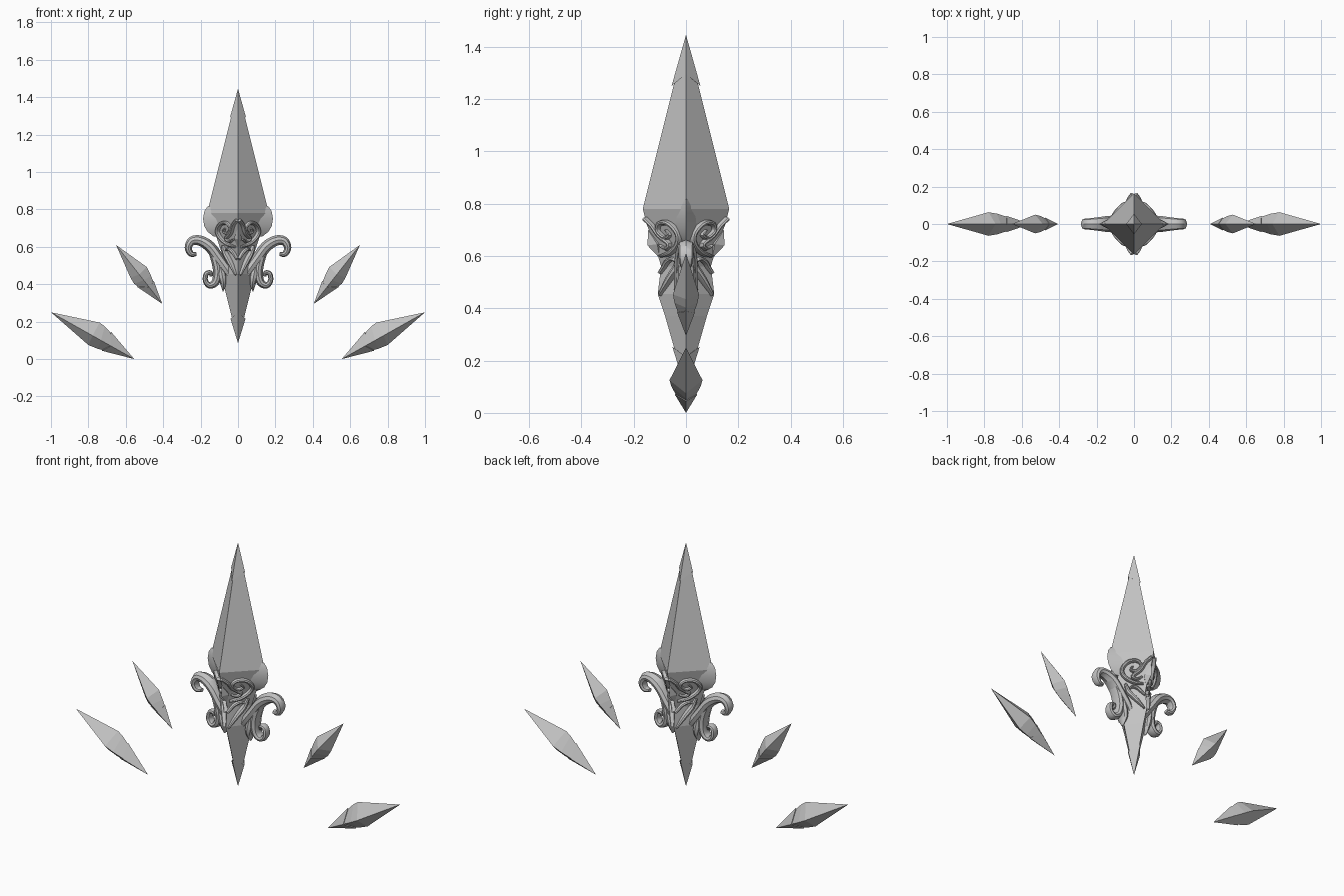
import bpy, bmesh, math
from mathutils import Vector

if "Cube" in bpy.data.objects:
    bpy.data.objects.remove(bpy.data.objects["Cube"], do_unlink=True)

stone = bpy.data.materials.new("grey_stone")
stone.use_nodes = True
COL = (0.55, 0.55, 0.55, 1)
stone.diffuse_color = COL
stone.node_tree.nodes["Principled BSDF"].inputs["Base Color"].default_value = COL


def finish(name, bm, smooth=None):
    bmesh.ops.recalc_face_normals(bm, faces=bm.faces)
    me = bpy.data.meshes.new(name)
    bm.to_mesh(me)
    bm.free()
    me.materials.append(stone)
    ob = bpy.data.objects.new(name, me)
    bpy.context.collection.objects.link(ob)
    if smooth:
        bpy.ops.object.select_all(action='DESELECT')
        ob.select_set(True)
        bpy.context.view_layer.objects.active = ob
        bpy.ops.object.shade_smooth_by_angle(angle=math.radians(smooth))
    return ob


def loft(name, rings, smooth=None):
    """Skin a list of rings; a ring of one point makes a sharp tip."""
    bm = bmesh.new()
    vs = [[bm.verts.new(p) for p in r] for r in rings]
    for a, b in zip(vs, vs[1:]):
        n = max(len(a), len(b))
        for i in range(n):
            j = (i + 1) % n
            if len(a) == 1:
                bm.faces.new((a[0], b[j], b[i]))
            elif len(b) == 1:
                bm.faces.new((a[i], a[j], b[0]))
            else:
                bm.faces.new((a[i], a[j], b[j], b[i]))
    for r in (vs[0], vs[-1]):
        if len(r) > 2:
            bm.faces.new(r)
    return finish(name, bm, smooth)


def diamond(w, d, zx, zy=None):
    zy = zx if zy is None else zy
    return [(w, 0, zx), (0, d, zy), (-w, 0, zx), (0, -d, zy)]


def spline(pts, steps=4):
    """Catmull-Rom samples through tuples of any length."""
    out, last = [], len(pts) - 1
    for i in range(last):
        p0, p1, p2, p3 = (pts[max(0, min(last, k))] for k in (i - 1, i, i + 1, i + 2))
        for s in range(steps):
            t = s / steps
            out.append(tuple(0.5 * (2 * b + (c - a) * t + (2 * a - 5 * b + 4 * c - d) * t * t
                                    + (3 * b - a - 3 * c + d) * t ** 3)
                             for a, b, c, d in zip(p0, p1, p2, p3)))
    return out + [tuple(pts[-1])]


SECTION = [(1, 0), (0.6, 0.8), (0, 1), (-0.6, 0.8), (-1, 0), (-0.6, -0.8), (0, -1), (0.6, -0.8)]


def ribbon(name, pts, widths, depths, normal):
    """Sweep a rounded section along points; normal is the thickness direction."""
    rings = []
    n = Vector(normal).normalized()
    for i, p in enumerate(pts):
        t = pts[min(i + 1, len(pts) - 1)] - pts[max(i - 1, 0)]
        side = t.cross(n).normalized()
        rings.append([p + side * (u * widths[i]) + n * (v * depths[i]) for u, v in SECTION])
    return loft(name, rings, 40)


# Central blade and its tapering base: (z, half width, half depth)
PROFILE = [(0.09, 0, 0), (0.37, 0.07, 0.08), (0.455, 0.085, 0.108), (0.56, 0.085, 0.095),
           (0.65, 0.115, 0.122), (0.72, 0.145, 0.15), (0.78, 0.165, 0.165), (1.44, 0, 0)]
loft("main_blade", [[(0, 0, z)] if w == 0 else diamond(w, d, z) for z, w, d in PROFILE])


def on_blade(x, z, lift=0.0):
    """Point on the front face of the blade, for x >= 0."""
    for a, b in zip(PROFILE, PROFILE[1:]):
        if a[0] <= z <= b[0]:
            t = (z - a[0]) / (b[0] - a[0])
            w, d = (a[k] + (b[k] - a[k]) * t for k in (1, 2))
            return Vector((x + lift * 0.7, -d * (1 - x / max(w, 0.01)) - lift * 0.7, z))


# Sharp caps at both ends of the blade
loft("top_cap", [[(0, 0, 1.445)], diamond(0.042, 0.055, 1.295, 1.25),
                 diamond(0.03, 0.042, 1.3, 1.26)])
loft("bottom_cap", [[(0, 0, 0.085)], diamond(0.04, 0.052, 0.215, 0.252),
                    diamond(0.028, 0.04, 0.215, 0.245)])

# Rounded shoulders bulging from the blade's side edges
SHELL = [(0.82, 0.150, 0.06), (0.815, 0.163, 0.08), (0.79, 0.180, 0.095), (0.75, 0.187, 0.10),
         (0.71, 0.180, 0.095), (0.68, 0.162, 0.085), (0.655, 0.130, 0.07)]
loft("shoulder_shell", [diamond(w, d, z) for z, w, d in SHELL], 35)

# Side scrolls: (x, z, half width, half depth)
ARMS = {
    "upper_scroll": [(0.222, 0.562, 0.010, 0.014), (0.250, 0.562, 0.016, 0.022),
                     (0.266, 0.595, 0.019, 0.028), (0.245, 0.632, 0.024, 0.030),
                     (0.200, 0.632, 0.028, 0.035), (0.150, 0.600, 0.030, 0.042),
                     (0.105, 0.540, 0.030, 0.045), (0.055, 0.470, 0.028, 0.045),
                     (0.015, 0.400, 0.010, 0.030)],
    "lower_scroll": [(0.155, 0.600, 0.016, 0.030), (0.125, 0.545, 0.024, 0.036),
                     (0.108, 0.475, 0.026, 0.036), (0.118, 0.415, 0.022, 0.032),
                     (0.150, 0.393, 0.017, 0.028), (0.174, 0.418, 0.014, 0.025),
                     (0.170, 0.455, 0.013, 0.022), (0.147, 0.462, 0.012, 0.020),
                     (0.143, 0.442, 0.008, 0.014)],
    "lower_leaf": [(0.100, 0.520, 0.012, 0.030), (0.085, 0.450, 0.026, 0.040),
                   (0.078, 0.405, 0.018, 0.034), (0.080, 0.362, 0.002, 0.008)],
}
for s, label in ((1, "left"), (-1, "right")):
    for name, path in ARMS.items():
        q = spline(path)
        ribbon(f"{label}_{name}", [Vector((s * p[0], 0, p[1])) for p in q],
               [p[2] for p in q], [p[3] for p in q], (0, 1, 0))

# Carved scrollwork lying on the four faces: (x, z, half width)
CARVING = {
    "spiral": [(0.012, 0.600, 0.006), (0.050, 0.612, 0.011), (0.088, 0.645, 0.012),
               (0.105, 0.685, 0.012), (0.088, 0.722, 0.011), (0.055, 0.725, 0.010),
               (0.036, 0.697, 0.009), (0.050, 0.670, 0.009), (0.072, 0.680, 0.007),
               (0.066, 0.698, 0.004)],
    "brow": [(0.003, 0.742, 0.010), (0.022, 0.715, 0.010), (0.034, 0.675, 0.010),
             (0.058, 0.645, 0.011), (0.040, 0.628, 0.008), (0.022, 0.640, 0.004)],
    "stem": [(0.078, 0.605, 0.008), (0.060, 0.560, 0.015), (0.034, 0.510, 0.014),
             (0.008, 0.450, 0.005)],
    "tendril": [(0.002, 0.535, 0.007), (0.022, 0.570, 0.010), (0.046, 0.588, 0.009),
                (0.060, 0.580, 0.004)],
}
for sx in (1, -1):
    for sy in (1, -1):
        label = ("left" if sx > 0 else "right") + ("_front" if sy > 0 else "_back")
        for name, path in CARVING.items():
            q = spline(path)
            pts = [on_blade(p[0], p[1], 0.004) for p in q]
            pts = [Vector((sx * p.x, sy * p.y, p.z)) for p in pts]
            ribbon(f"{label}_{name}", pts, [p[2] for p in q],
                   [0.006 + p[2] for p in q], (sx, -sy, 0))

# Small pendant gems on the front and back ridges
for sy, label in ((-1, "front"), (1, "back")):
    mid = [(0.022, sy * 0.11, 0.645), (0, sy * 0.147, 0.64),
           (-0.022, sy * 0.11, 0.645), (0, sy * 0.08, 0.645)]
    loft(f"{label}_gem", [[(0, sy * 0.145, 0.70)], mid, [(0, sy * 0.10, 0.59)]])


def shard(name, outer, inner, high, low, depth):
    """Floating splinter: long outer tip, two shoulder rings, chipped inner cap."""
    a, b = Vector(outer), Vector(inner)

    def ring(k, t, d):
        c = a.lerp(b, t)
        return [Vector((high[k][0], 0, high[k][1])), c + Vector((0, d, 0)),
                Vector((low[k][0], 0, low[k][1])), c - Vector((0, d, 0))]
    r1, r2 = ring(0, 0.50, depth), ring(1, 0.60, depth * 0.88)
    loft(name, [[a], r1, r2, [b]])
    rim, back = [], []
    for p, t in zip(r2, (0.12, 0.30, 0.20, 0.30)):
        e = p.lerp(b, t)
        axis = a.lerp(b, 0.6 + 0.4 * t)
        rim.append(axis + (e - axis) * 1.10)
        back.append(axis + (e - axis) * 0.9)
    loft(name + "_cap", [[b], rim, back])


# Two splinters float on each side
for s, label in ((1, "left"), (-1, "right")):
    flip = lambda pts: [(s * x, z) for x, z in pts]
    shard(f"{label}_upper_shard", (s * 0.652, 0, 0.61), (s * 0.405, 0, 0.295),
          flip([(0.575, 0.435), (0.555, 0.402)]), flip([(0.488, 0.492), (0.465, 0.445)]), 0.05)
    shard(f"{label}_lower_shard", (s * 1.0, 0, 0.25), (s * 0.555, 0, 0.0),
          flip([(0.800, 0.075), (0.750, 0.055)]), flip([(0.740, 0.195), (0.712, 0.175)]), 0.063)
